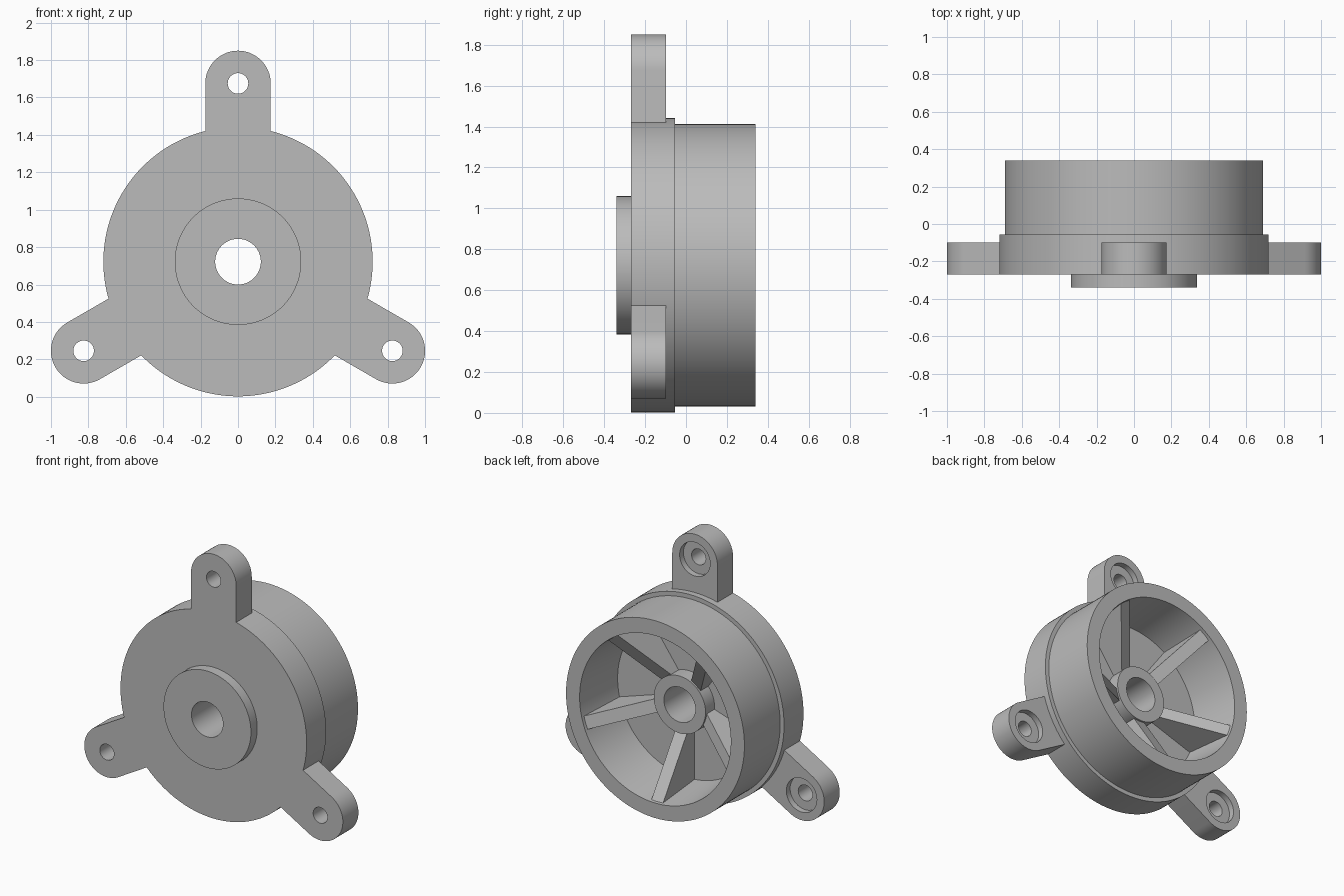
import bpy, bmesh
from math import cos, sin, pi, radians
from mathutils import Matrix

cube = bpy.data.objects.get("Cube")
if cube:
    bpy.data.objects.remove(cube, do_unlink=True)

AXIS = Matrix.Translation((0, 0, 0.722))   # main axis runs along y
LUG_RADIUS, LUG_HALF = 0.953, 0.175

grey = bpy.data.materials.new("plain_grey")
grey.use_nodes = True
grey.diffuse_color = (0.5, 0.5, 0.5, 1)
grey.node_tree.nodes["Principled BSDF"].inputs["Base Color"].default_value = (0.5, 0.5, 0.5, 1)


def finish(name, bm, angle=0):
    """Place a part at an angle around the main axis."""
    bmesh.ops.recalc_face_normals(bm, faces=bm.faces)
    bm.transform(AXIS @ Matrix.Rotation(-radians(angle), 4, 'Y'))
    mesh = bpy.data.meshes.new(name)
    bm.to_mesh(mesh)
    bm.free()
    mesh.materials.append(grey)
    obj = bpy.data.objects.new(name, mesh)
    bpy.context.collection.objects.link(obj)
    return obj


def lathe(name, profile, steps=144):
    """Turn a closed (radius, y) profile around the y axis."""
    bm = bmesh.new()
    rings = []
    for i in range(steps):
        a = 2 * pi * i / steps
        rings.append([bm.verts.new((r * cos(a), y, r * sin(a))) for r, y in profile])
    n = len(profile)
    for i, ring in enumerate(rings):
        after = rings[(i + 1) % steps]
        for j in range(n):
            k = (j + 1) % n
            bm.faces.new((ring[j], ring[k], after[k], after[j]))
    return finish(name, bm)


def prism(name, points, depth, angle):
    """Extrude a planar outline by a vector."""
    bm = bmesh.new()
    face = bm.faces.new([bm.verts.new(p) for p in points])
    out = bmesh.ops.extrude_face_region(bm, geom=[face])
    moved = [g for g in out["geom"] if isinstance(g, bmesh.types.BMVert)]
    bmesh.ops.translate(bm, verts=moved, vec=depth)
    return finish(name, bm, angle)


def disc(name, radius, y0, y1, angle, steps=48):
    """Round cutter centred on a lug hole."""
    pts = [(LUG_RADIUS + radius * cos(2 * pi * i / steps), y0,
            radius * sin(2 * pi * i / steps)) for i in range(steps)]
    return prism(name, pts, (0, y1 - y0, 0), angle)


def combine(target, tool, operation):
    """Apply a boolean and drop the tool object."""
    tool.hide_render = True
    mod = target.modifiers.new("join", 'BOOLEAN')
    mod.operation, mod.solver, mod.object = operation, 'EXACT', tool
    bpy.context.view_layer.objects.active = target
    bpy.ops.object.modifier_apply(modifier=mod.name)
    bpy.data.objects.remove(tool, do_unlink=True)


# Turned housing: front boss, flange, drum, tapered cavity, inner hub and bore
housing = lathe("housing", [
    (0.122, -0.34), (0.338, -0.34), (0.338, -0.27), (0.72, -0.27),
    (0.72, -0.055), (0.69, -0.055), (0.69, 0.34), (0.585, 0.34),
    (0.55, -0.03), (0.20, -0.03), (0.20, 0.07), (0.122, 0.07)])

# Three round-ended mounting lugs with counterbored holes
for angle in (90, 210, 330):
    arc = [-pi / 2 + pi * i / 32 for i in range(33)]
    outline = [(LUG_RADIUS + LUG_HALF * cos(a), -0.27, LUG_HALF * sin(a)) for a in arc]
    outline += [(0.64, -0.27, LUG_HALF), (0.64, -0.27, -LUG_HALF)]
    combine(housing, prism("mounting_lug", outline, (0, 0.172, 0), angle), 'UNION')
    combine(housing, disc("screw_hole", 0.055, -0.4, 0.1, angle), 'DIFFERENCE')
    combine(housing, disc("counterbore", 0.118, -0.14, 0.1, angle), 'DIFFERENCE')

# Five ribs sloping from the drum rim down to the hub
parts = [housing]
for i in range(5):
    side = [(0.16, -0.05), (0.57, -0.05), (0.60, 0.33), (0.16, 0.03)]
    parts.append(prism(f"rib_{i + 1}", [(r, y, -0.045) for r, y in side],
                       (0, 0, 0.09), 72 * i - 90))

# Smooth the round walls, keep the edges crisp
bpy.ops.object.select_all(action='DESELECT')
for obj in parts:
    obj.select_set(True)
bpy.context.view_layer.objects.active = housing
bpy.ops.object.shade_smooth_by_angle(angle=radians(30))
